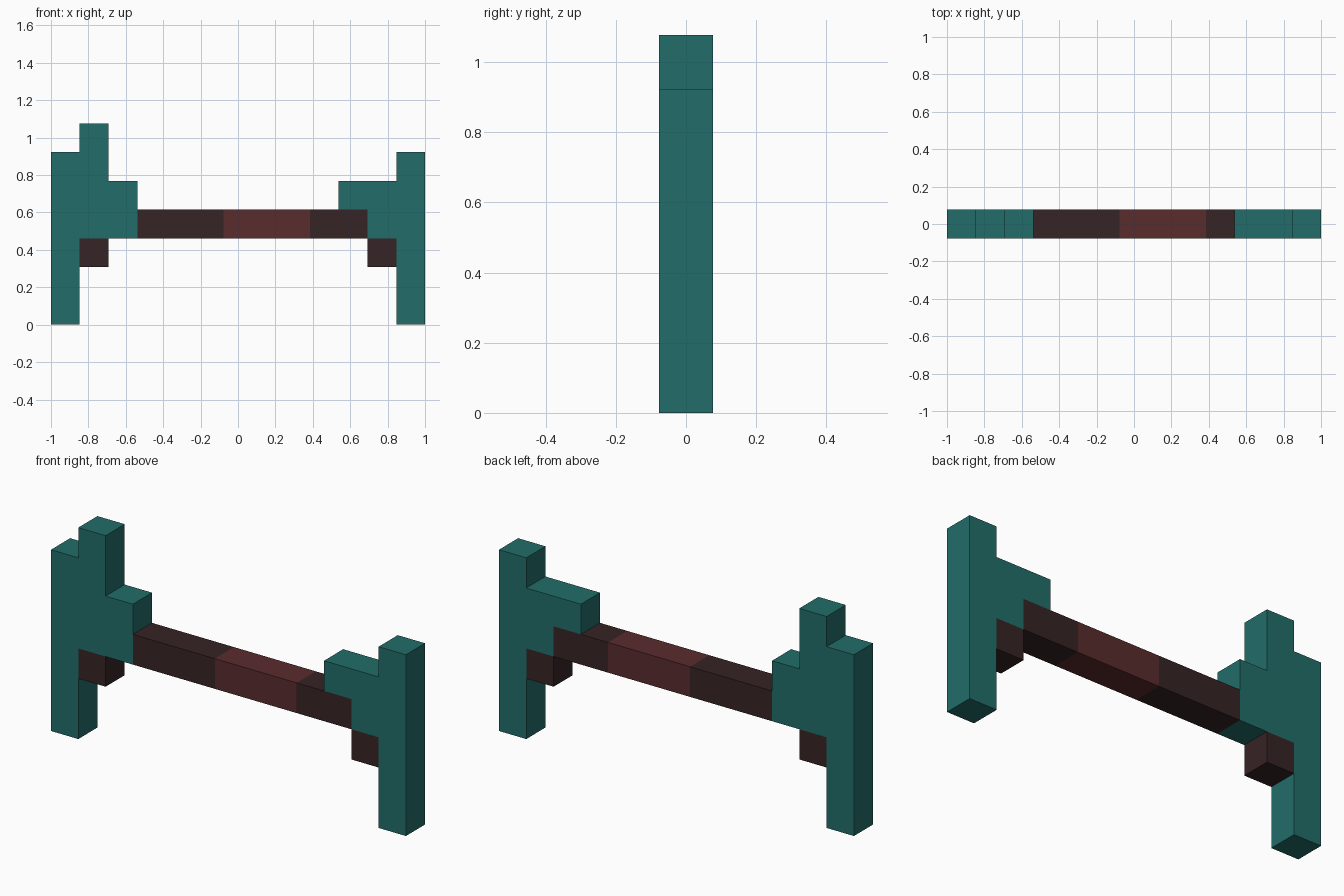
import bpy
import bmesh

if "Cube" in bpy.data.objects:
    bpy.data.objects.remove(bpy.data.objects["Cube"])

U = 2 / 13          # one block of the grid
DEPTH = U           # everything is one block thick


def material(name, rgb):
    m = bpy.data.materials.new(name)
    m.diffuse_color = (*rgb, 1)
    m.use_nodes = True
    m.node_tree.nodes["Principled BSDF"].inputs["Base Color"].default_value = m.diffuse_color
    return m


teal = material("teal", (0.016, 0.155, 0.142))
dark_brown = material("dark brown", (0.037, 0.017, 0.018))
red_brown = material("red brown", (0.102, 0.025, 0.027))


def slab(name, outline, mat):
    """Extrude an outline, given in block units (column, row), through the depth."""
    bm = bmesh.new()
    verts = [bm.verts.new((-1 + c * U, -DEPTH / 2, r * U)) for c, r in outline]
    face = bm.faces.new(verts)
    ext = bmesh.ops.extrude_face_region(bm, geom=[face])
    moved = [v for v in ext["geom"] if isinstance(v, bmesh.types.BMVert)]
    bmesh.ops.translate(bm, verts=moved, vec=(0, DEPTH, 0))
    bmesh.ops.recalc_face_normals(bm, faces=bm.faces)
    mesh = bpy.data.meshes.new(name)
    bm.to_mesh(mesh)
    bm.free()
    mesh.materials.append(mat)
    obj = bpy.data.objects.new(name, mesh)
    bpy.context.collection.objects.link(obj)
    return obj


def block(name, c0, c1, r0, r1, mat):
    return slab(name, [(c0, r0), (c1, r0), (c1, r1), (c0, r1)], mat)


# Stepped end posts
slab("left_post", [(0, 0), (1, 0), (1, 3), (3, 3), (3, 5), (2, 5),
                   (2, 7), (1, 7), (1, 6), (0, 6)], teal)
slab("right_post", [(13, 0), (13, 6), (12, 6), (12, 5), (10, 5), (10, 4),
                    (11, 4), (11, 3), (12, 3), (12, 0)], teal)

# Crossbar in three sections
block("crossbar_left", 3, 6, 3, 4, dark_brown)
block("crossbar_middle", 6, 9, 3, 4, red_brown)
block("crossbar_right", 9, 11, 3, 4, dark_brown)

# Small brackets tucked under the posts
block("left_bracket", 1, 2, 2, 3, dark_brown)
block("right_bracket", 11, 12, 2, 3, dark_brown)
